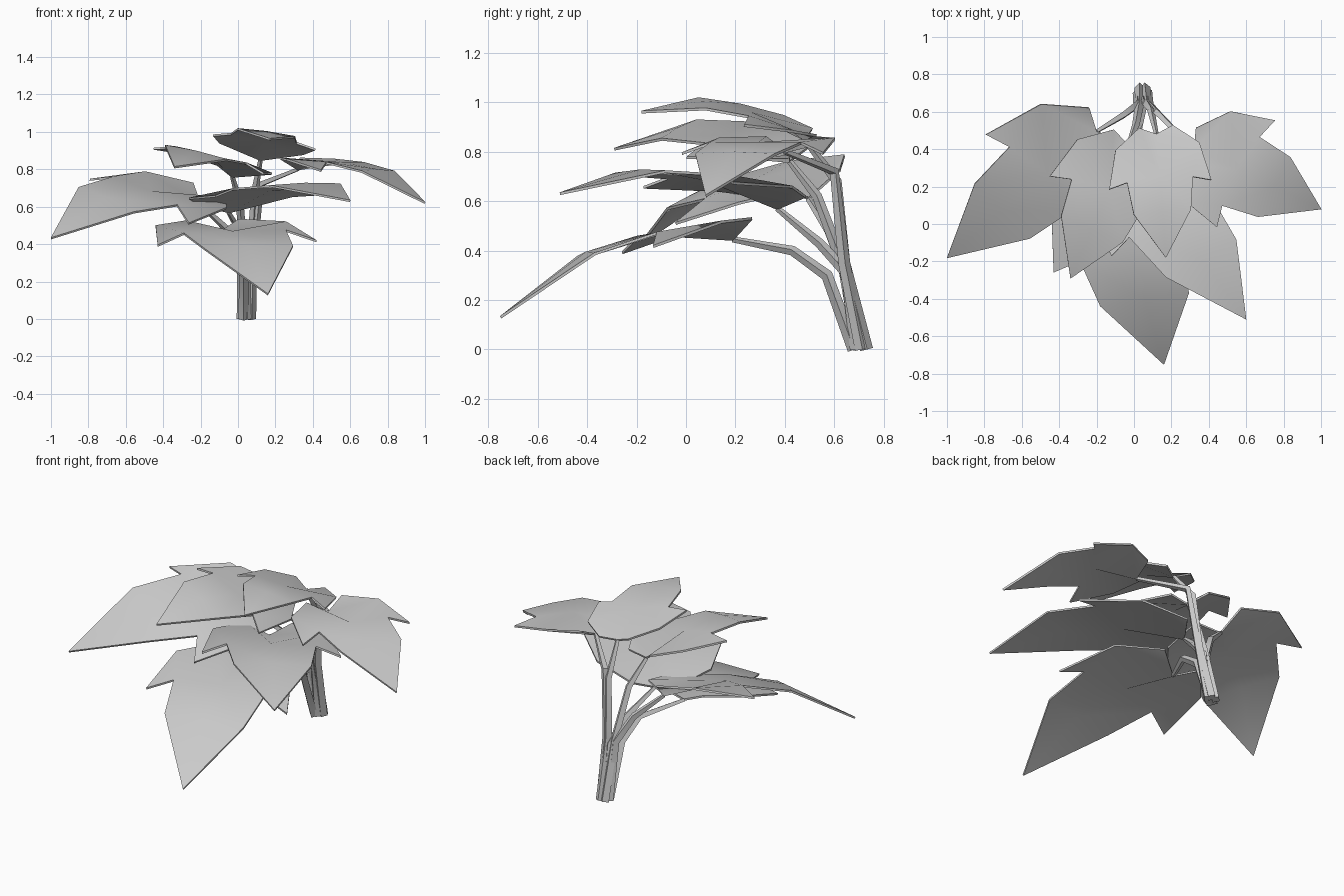
import bpy
import bmesh
from mathutils import Vector

if "Cube" in bpy.data.objects:
    bpy.data.objects.remove(bpy.data.objects["Cube"], do_unlink=True)

# One plain grey for the whole plant
grey = bpy.data.materials.new("pale_grey")
grey.use_nodes = True
colour = (0.6, 0.6, 0.6, 1)
grey.diffuse_color = colour
grey.node_tree.nodes["Principled BSDF"].inputs["Base Color"].default_value = colour

# Leaf pattern: (across, along, rise), as fractions of the leaf
SPINE = [(0, 0, 0), (0, .33, .12), (0, .63, .14), (0, 1, 0)]
SIDE = [(.14, -.06, .06), (.345, .1, .09), (.42, .41, .085), (.27, .37, .13), (.235, .63, .13)]
THICKNESS = 0.011


def select_only(obj):
    bpy.ops.object.select_all(action="DESELECT")
    obj.select_set(True)
    bpy.context.view_layer.objects.active = obj


def make_leaf(name, base, tip, across, arch):
    """Three-lobed arched leaf, placed by its base, tip and cross direction."""
    base, across = Vector(base), Vector(across)
    along = Vector(tip) - base
    height = along.length * arch

    def place(point, sign=1):
        u, v, w = point
        return base + across * u * sign + along * v + Vector((0, 0, w * height))

    bm = bmesh.new()
    s0, s1, s2, end = [bm.verts.new(place(p)) for p in SPINE]
    for sign in (1, -1):
        back, shoulder, lobe, notch, mid = [bm.verts.new(place(p, sign)) for p in SIDE]
        for face in ((s0, back, shoulder, s1), (s1, shoulder, lobe, notch),
                     (s1, notch, mid, s2), (s2, mid, end)):
            bm.faces.new(face if sign > 0 else face[::-1])
    bmesh.ops.recalc_face_normals(bm, faces=bm.faces[:])
    mesh = bpy.data.meshes.new(name)
    bm.to_mesh(mesh)
    bm.free()
    mesh.materials.append(grey)
    obj = bpy.data.objects.new(name, mesh)
    bpy.context.collection.objects.link(obj)
    solid = obj.modifiers.new("thickness", "SOLIDIFY")
    solid.thickness = THICKNESS
    solid.offset = 0
    select_only(obj)
    bpy.ops.object.modifier_apply(modifier=solid.name)
    bpy.ops.object.shade_smooth_by_angle(angle=0.75)


def make_stem(name, points):
    """Four-sided stem that tapers towards the leaf."""
    curve = bpy.data.curves.new(name, "CURVE")
    curve.dimensions = "3D"
    curve.bevel_depth = 0.027
    curve.bevel_resolution = 0
    curve.use_fill_caps = True
    spline = curve.splines.new("POLY")
    spline.points.add(len(points) - 1)
    for target, point, radius in zip(spline.points, points, (1, .9, .75, .45)):
        target.co = (*point, 1)
        target.radius = radius
    curve.materials.append(grey)
    obj = bpy.data.objects.new(name, curve)
    bpy.context.collection.objects.link(obj)
    select_only(obj)
    bpy.ops.object.convert(target="MESH")
    bpy.ops.object.shade_smooth_by_angle()


# Each leaf: base, tip, cross direction, arch, then its stem's root and two bends
LEAVES = {
    "right_leaf": ((-.2, .495, .61), (-1, -.18, .43), (-.63, .62, .28), 1,
                   (.02, .7, 0), (.02, .64, .33), (-.06, .58, .48)),
    "left_leaf": ((.32, .4, .8), (1, .08, .62), (.37, .68, 0), 1,
                  (.07, .71, 0), (.08, .64, .35), (.12, .6, .72)),
    "top_leaf": ((.12, .48, .85), (.17, -.18, .96), (.65, .06, -.09), .85,
                 (.06, .73, 0), (.07, .64, .35), (.09, .61, .68)),
    "upper_leaf": ((-.03, .42, .76), (-.34, -.29, .81), (.7, -.3, -.16), .95,
                   (.03, .73, 0), (.03, .64, .33), (.01, .53, .62)),
    "middle_leaf": ((-.05, .37, .57), (.6, -.51, .63), (.8, .43, .02), .75,
                    (.05, .69, 0), (.05, .65, .31), (.03, .54, .43)),
    "lower_leaf": ((-.12, .19, .445), (.16, -.75, .13), (1.01, .15, .03), 1,
                   (.03, .68, 0), (.03, .57, .3), (.01, .43, .4)),
}
for name, (base, tip, across, arch, *path) in LEAVES.items():
    make_leaf(name, base, tip, across, arch)
    make_stem(name.replace("leaf", "stem"), [*path, base])
